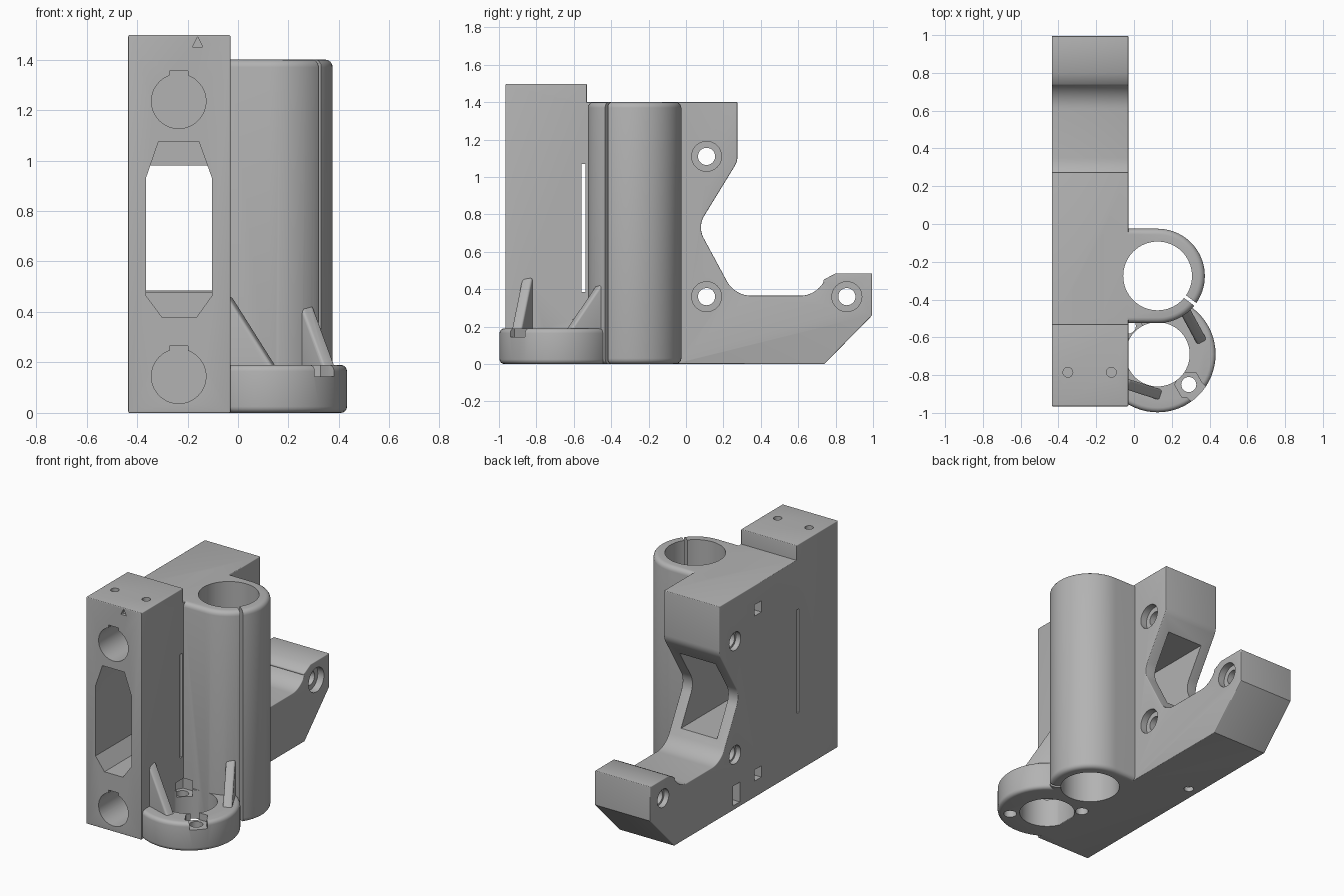
import bpy, bmesh
from math import sin, cos, pi, radians, atan2, hypot
from mathutils import Matrix

if "Cube" in bpy.data.objects:
    bpy.data.objects.remove(bpy.data.objects["Cube"])

grey = bpy.data.materials.new("printed grey")
grey.use_nodes = True
colour = (0.45, 0.45, 0.45, 1)
grey.diffuse_color = colour
grey.node_tree.nodes["Principled BSDF"].inputs["Base Color"].default_value = colour


def arc(cx, cy, r, a0=0, a1=360, n=64):
    full = abs(a1 - a0) == 360
    steps = n if full else n + 1
    angles = [radians(a0 + (a1 - a0) * i / n) for i in range(steps)]
    return [(cx + r * cos(a), cy + r * sin(a)) for a in angles]


def rect(x0, x1, y0, y1):
    return [(x0, y0), (x1, y0), (x1, y1), (x0, y1)]


def prism(name, pts, axis, a, b, bevel=0):
    """Extrude a 2D outline along an axis, rounding its sharp convex edges."""
    place = {"X": lambda u, v, w: (w, u, v),
             "Y": lambda u, v, w: (u, w, v),
             "Z": lambda u, v, w: (u, v, w)}[axis]
    bm = bmesh.new()
    low = [bm.verts.new(place(u, v, a)) for u, v in pts]
    high = [bm.verts.new(place(u, v, b)) for u, v in pts]
    bm.faces.new(low)
    bm.faces.new(high)
    for i in range(len(pts)):
        j = (i + 1) % len(pts)
        bm.faces.new((low[i], low[j], high[j], high[i]))
    bmesh.ops.recalc_face_normals(bm, faces=bm.faces)
    if bevel:
        bm.normal_update()
        sharp = [e for e in bm.edges if e.is_convex and e.calc_face_angle() > 0.9]
        bmesh.ops.bevel(bm, geom=sharp, offset=bevel, segments=4,
                        profile=0.5, affect="EDGES", clamp_overlap=True)
    mesh = bpy.data.meshes.new(name)
    bm.to_mesh(mesh)
    bm.free()
    mesh.materials.append(grey)
    obj = bpy.data.objects.new(name, mesh)
    bpy.context.collection.objects.link(obj)
    return obj


def combine(target, tool, operation):
    mod = target.modifiers.new("combine", "BOOLEAN")
    mod.operation = operation
    mod.solver = "EXACT"
    mod.object = tool
    bpy.context.view_layer.objects.active = target
    bpy.ops.object.modifier_apply(modifier=mod.name)
    bpy.data.objects.remove(tool)


def cut(target, pts, axis, a, b):
    combine(target, prism("cutter", pts, axis, a, b), "DIFFERENCE")


def gusset(x0, y0, x1, y1, z_top, z_low):
    """Slanted rib running from a wall down onto the ring."""
    run = hypot(x1 - x0, y1 - y0)
    pts = [(-0.04, 0.12), (run, 0.12), (run, z_low), (0, z_top), (-0.04, z_top)]
    rib = prism("gusset", pts, "Y", -0.028, 0.028, 0.012)
    rib.data.transform(Matrix.Translation((x0, y0, 0))
                       @ Matrix.Rotation(atan2(y1 - y0, x1 - x0), 4, "Z"))
    return rib


LEFT, RIGHT = -0.435, -0.03
TUBE, RING = (0.125, -0.275), (0.125, -0.69)

# Main body, from its side outline
outline = [(-0.965, 0), (0.74, 0), (0.995, 0.26), (0.995, 0.485)]
outline += [(0.80, 0.485)]
outline += arc(0.76, 0.43, 0.03, 130, 155, 2)
outline += arc(0.61, 0.51, 0.145, -30, -90, 8)
outline += arc(0.35, 0.515, 0.15, -90, -150, 8)
outline += arc(0.20, 0.73, 0.12, 210, 150, 10)
outline += arc(0.175, 1.11, 0.10, -30, 0, 5)
outline += [(0.275, 1.40), (-0.53, 1.40), (-0.53, 1.497), (-0.965, 1.497)]
body = prism("bracket_body", outline, "X", LEFT, RIGHT, 0.035)

# Tall tube blended into the body
tube_outline = [(-0.2, -0.525)] + arc(*TUBE, 0.25, -90, 90, 40) + [(-0.2, -0.025)]
combine(body, prism("tube", tube_outline, "Z", 0, 1.40, 0.03), "UNION")

# Low ring with its ribs
ring = prism("ring", arc(*RING, 0.307), "Z", 0, 0.19, 0.025)
cut(ring, arc(*RING, 0.17), "Z", -1, 1)
combine(body, ring, "UNION")
combine(body, gusset(-0.03, -0.85, 0.14, -0.905, 0.46, 0.19), "UNION")
combine(body, gusset(0.265, -0.45, 0.36, -0.625, 0.45, 0.19), "UNION")

# Tube bore and clamping slit
cut(body, arc(*TUBE, 0.182), "Z", -1, 2)
slit = prism("cutter", rect(0.15, 0.30, -0.009, 0.009), "Z", -1, 2)
slit.data.transform(Matrix.Translation((*TUBE, 0)) @ Matrix.Rotation(radians(-37), 4, "Z"))
combine(body, slit, "DIFFERENCE")

# Ring screw holes with hexagonal nut seats and an open notch
for x, y, top in ((0.29, -0.85, 0.3), (-0.03, -0.54, 0.24)):
    cut(body, arc(x, y, 0.04, n=24), "Z", -0.1, 0.2)
    cut(body, arc(x, y, 0.075, n=6), "Z", 0.145, top)
notch = prism("cutter", rect(0.2, 0.4, -0.055, 0.055), "Z", 0.145, 0.3)
notch.data.transform(Matrix.Translation((*RING, 0)) @ Matrix.Rotation(radians(-44), 4, "Z"))
combine(body, notch, "DIFFERENCE")

# Keyed round sockets in the front, each with a side window
for z in (1.235, 0.145):
    cut(body, arc(-0.235, z, 0.108), "Y", -1.1, -0.09)
    cut(body, rect(-0.272, -0.198, z, z + 0.12), "Y", -1.1, -0.09)
    cut(body, rect(-0.165, -0.095, z - 0.037, z + 0.037), "X", -0.5, -0.3)

# Cable channel: eight-sided at the front, rectangular behind
channel = [(-0.315, 1.075), (-0.155, 1.075), (-0.103, 0.93), (-0.103, 0.465),
           (-0.165, 0.378), (-0.30, 0.378), (-0.365, 0.465), (-0.365, 0.93)]
cut(body, channel, "Y", -1.1, -0.535)
cut(body, rect(-0.365, -0.103, 0.48, 0.98), "Y", -0.6, 0.6)
cut(body, rect(-0.56, -0.537, 0.385, 1.07), "X", -0.5, 0)

# Countersunk side bolt holes
for y, z in ((0.11, 1.11), (0.11, 0.36), (0.86, 0.36)):
    cut(body, arc(y, z, 0.046, n=32), "X", -0.6, 0.1)
    cut(body, arc(y, z, 0.08, n=32), "X", -0.075, 0.1)
    cut(body, arc(y, z, 0.06, n=32), "X", -0.6, -0.40)

# Small screw holes, nut slot and pointer mark
for x in (-0.35, -0.12):
    cut(body, arc(x, -0.785, 0.026, n=24), "Z", 1.33, 1.6)
cut(body, arc(-0.36, 0.1, 0.03, n=24), "Z", -0.1, 0.2)
cut(body, rect(0.06, 0.13, 0.03, 0.16), "X", -0.5, -0.36)
cut(body, [(-0.18, 1.45), (-0.14, 1.45), (-0.16, 1.49)], "Y", -1.1, -0.945)

bpy.ops.object.select_all(action="DESELECT")
body.select_set(True)
bpy.context.view_layer.objects.active = body
bpy.ops.object.shade_smooth_by_angle(angle=radians(30))
